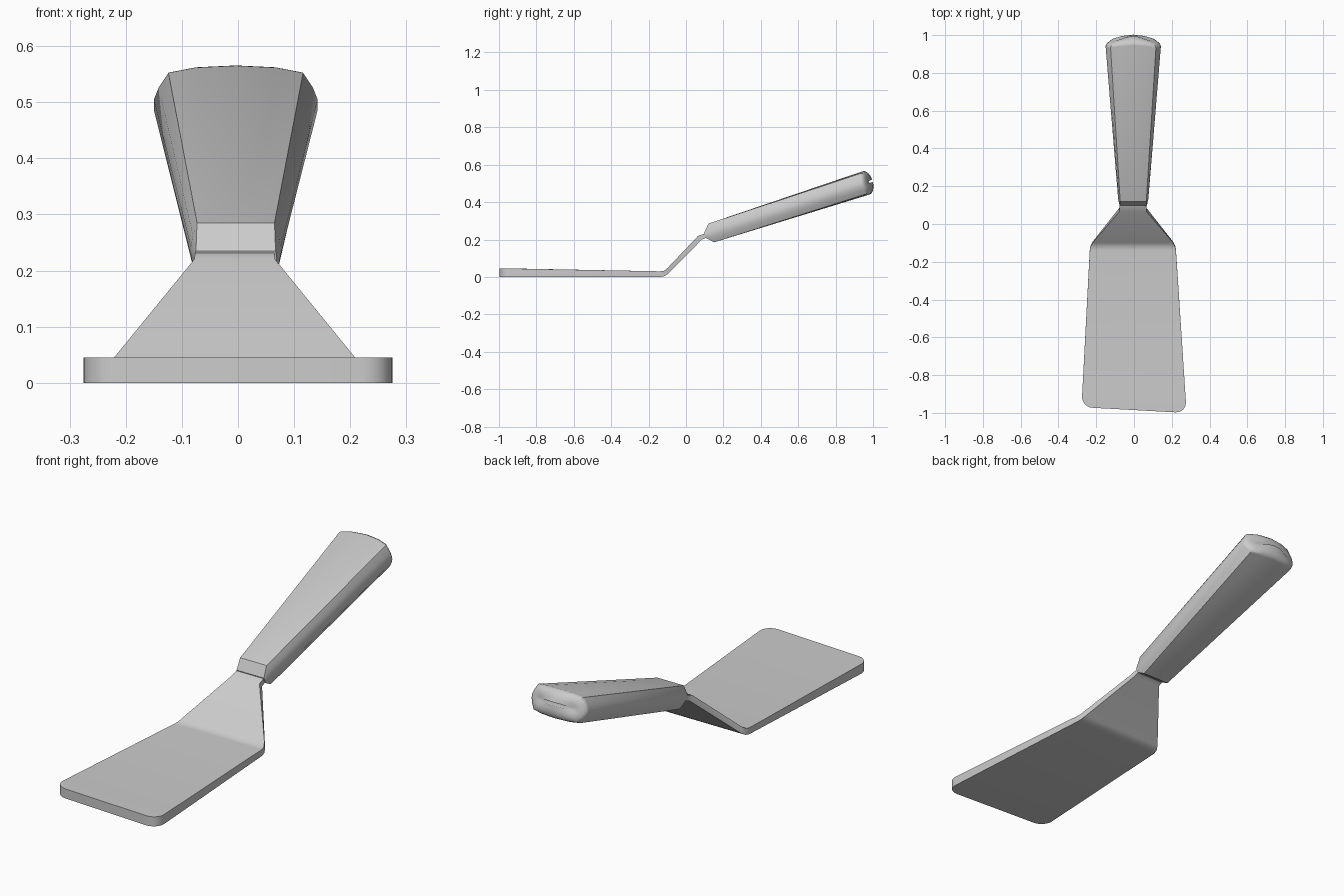
import bpy, math
from mathutils import Vector

cube = bpy.data.objects.get("Cube")
if cube:
    bpy.data.objects.remove(cube)

# One plain grey for the whole tool
grey = bpy.data.materials.new("light_grey")
grey.use_nodes = True
colour = (0.6, 0.6, 0.6, 1)
grey.diffuse_color = colour
grey.node_tree.nodes["Principled BSDF"].inputs["Base Color"].default_value = colour


def loft(name, rings):
    """Join closed rings of equal length and cap both ends."""
    n = len(rings[0])
    verts = [p for ring in rings for p in ring]
    faces = [(i * n + j, i * n + (j + 1) % n, (i + 1) * n + (j + 1) % n, (i + 1) * n + j)
             for i in range(len(rings) - 1) for j in range(n)]
    faces.append(tuple(reversed(range(n))))
    faces.append(tuple(range(len(verts) - n, len(verts))))
    mesh = bpy.data.meshes.new(name)
    mesh.from_pydata(verts, [], faces)
    mesh.materials.append(grey)
    obj = bpy.data.objects.new(name, mesh)
    bpy.context.collection.objects.link(obj)
    bpy.ops.object.select_all(action='DESELECT')
    obj.select_set(True)
    bpy.context.view_layer.objects.active = obj
    bpy.ops.object.mode_set(mode='EDIT')
    bpy.ops.mesh.select_all(action='SELECT')
    bpy.ops.mesh.normals_make_consistent(inside=False)
    bpy.ops.object.mode_set(mode='OBJECT')
    bpy.ops.object.shade_smooth_by_angle(angle=math.radians(32))
    return obj


# Blade: rounded, slightly slanted front edge, then a bend up to the neck
def blade_ring(half, mid, top, bottom, slant=0.0):
    l, r = mid - half, mid + half
    return [(l, top[0] - slant * l, top[1]), (r, top[0] - slant * r, top[1]),
            (r, bottom[0] - slant * r, bottom[1]), (l, bottom[0] - slant * l, bottom[1])]


blade = []
radius = 0.055
for i in range(7):
    t = math.pi / 2 * i / 6
    y = -0.985 + radius * (1 - math.cos(t))
    blade.append(blade_ring(0.22 + radius * math.sin(t), 0, (y, 0.045), (y, 0), 0.055))
for half, top, bottom in [
        (0.228, (-0.14, 0.03), (-0.135, 0)),
        (0.224, (-0.12, 0.032), (-0.115, 0.004)),
        (0.214, (-0.10, 0.046), (-0.095, 0.017)),
        (0.072, (0.065, 0.22), (0.085, 0.20)),
        (0.070, (0.11, 0.235), (0.11, 0.21))]:
    blade.append(blade_ring(half, -0.006, top, bottom))
loft("blade", blade)

# Handle: flat-topped section that widens to a crowned, domed end
axis = Vector((0, 0.952, 0.306))
up = Vector((0, -0.306, 0.952))


def handle_ring(top, bottom, a, b, corner, bow=0.0, scale=1.0, push=0.0):
    top, bottom = Vector((-0.004, *top)), Vector((-0.004, *bottom))
    mid, rise = (top + bottom) / 2, (top - bottom) / 2
    crown = (1 + corner) / 2 + (1 - corner) * 0.3
    quarter = [(0, 1), (a * 0.6, crown), (a, corner),
               ((a + b * 2) / 3, corner * 0.55), (b, 0.15)]
    right = quarter + [(x, -v) for x, v in reversed(quarter)]
    section = right + [(-x, v) for x, v in reversed(right[1:-1])]
    return [mid + Vector((x * (1 - (1 - scale) * 0.55), 0, 0)) + rise * v * scale
            + axis * (push - bow * (x / b) ** 2) for x, v in section]


near = ((0.12, 0.285), (0.15, 0.185))
far = ((0.945, 0.565), (0.982, 0.441))
rings = [handle_ring((0.097, 0.235), (0.105, 0.21), 0.071, 0.073, 1),
         handle_ring(*near, 0.069, 0.08, 1),
         handle_ring(*far, 0.12, 0.146, 0.88, 0.025)]
for k in range(1, 6):
    t = math.pi / 2 * k / 5.4
    rings.append(handle_ring(*far, 0.12, 0.146, 0.88, 0.025,
                             math.cos(t), 0.036 * math.sin(t)))
loft("handle", rings)
